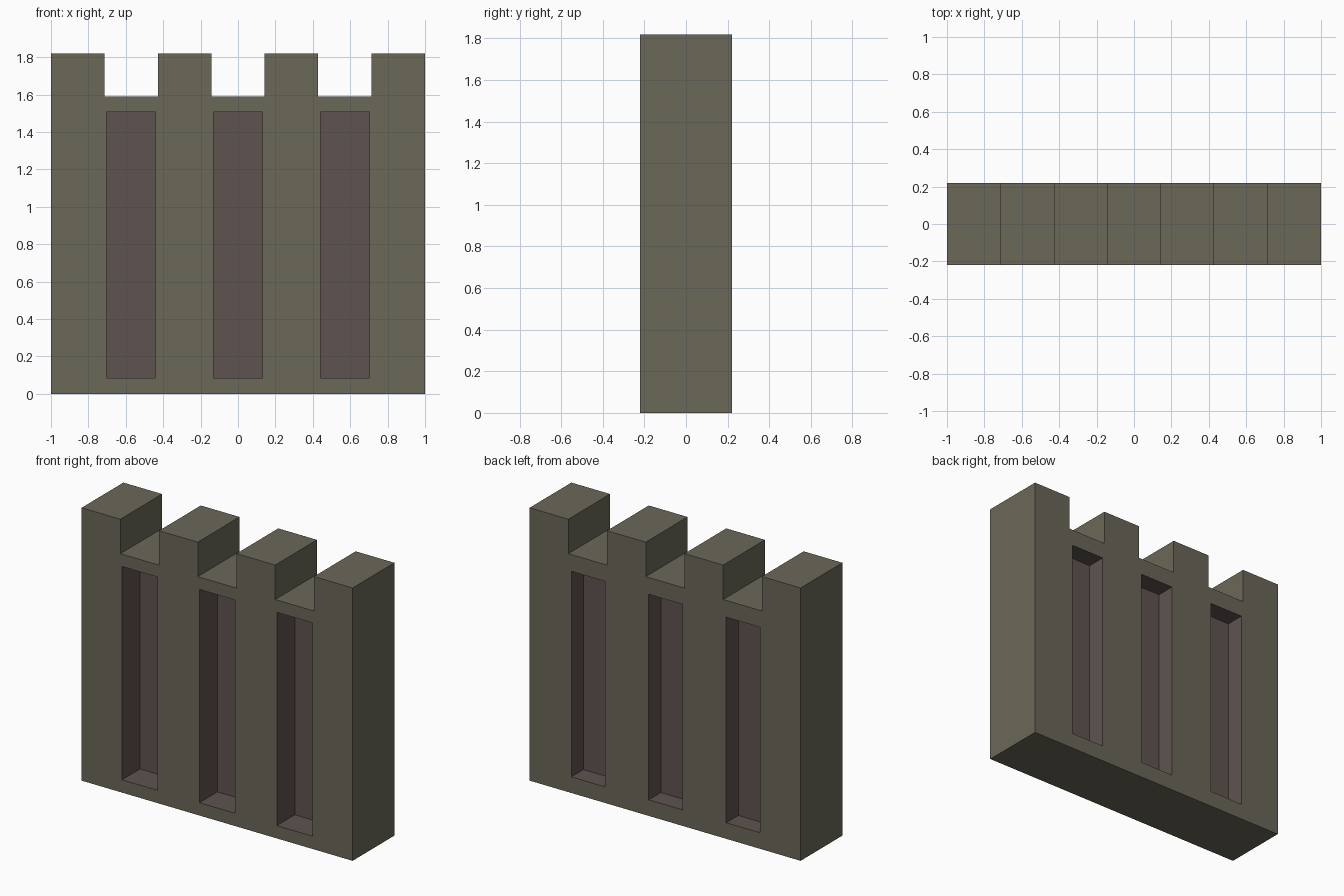
import bpy, bmesh
from mathutils import Matrix, Vector

if "Cube" in bpy.data.objects:
    bpy.data.objects.remove(bpy.data.objects["Cube"])

HALF_DEPTH = 0.22
TOP, NOTCH = 1.82, 1.59
STEP = 2 / 7


def material(name, color):
    mat = bpy.data.materials.new(name)
    mat.diffuse_color = (*color, 1)
    mat.use_nodes = True
    mat.node_tree.nodes["Principled BSDF"].inputs["Base Color"].default_value = mat.diffuse_color
    return mat


def add_object(name, bm, mat):
    bmesh.ops.recalc_face_normals(bm, faces=bm.faces)
    mesh = bpy.data.meshes.new(name)
    bm.to_mesh(mesh)
    bm.free()
    mesh.materials.append(mat)
    obj = bpy.data.objects.new(name, mesh)
    bpy.context.collection.objects.link(obj)
    return obj


stone = material("stone", (0.145, 0.135, 0.098))
recess = material("recess_stone", (0.112, 0.088, 0.080))

# Battlement wall: crenellated outline extruded through the depth
outline = [(-1, 0)]
for i in range(7):
    z = TOP if i % 2 == 0 else NOTCH
    outline += [(-1 + i * STEP, z), (-1 + (i + 1) * STEP, z)]
outline.append((1, 0))
bm = bmesh.new()
face = bm.faces.new([bm.verts.new((x, -HALF_DEPTH, z)) for x, z in outline])
ext = bmesh.ops.extrude_face_region(bm, geom=[face])
bmesh.ops.translate(bm, vec=(0, 2 * HALF_DEPTH, 0),
                    verts=[v for v in ext["geom"] if isinstance(v, bmesh.types.BMVert)])
wall = add_object("battlement_wall", bm, stone)

# Recessed panels: three deep ones in front, three shallower ones behind
# side, depth, x centre shift, width, bottom, top
panels = [(-1, 0.19, 0.0, 0.262, 0.085, 1.508),
          (1, 0.128, -0.004, 0.25, 0.107, 1.478)]
bm = bmesh.new()
for side, depth, shift, width, z0, z1 in panels:
    inner, outer = side * (HALF_DEPTH - depth), side * (HALF_DEPTH + 0.1)
    for column in (-1, 0, 1):
        centre = Vector((column * 2 * STEP + shift, (inner + outer) / 2, (z0 + z1) / 2))
        size = Vector((width, abs(outer - inner), z1 - z0))
        bmesh.ops.create_cube(bm, size=1,
                              matrix=Matrix.Translation(centre) @ Matrix.Diagonal((*size, 1)))
cutter = add_object("panel_cutter", bm, recess)
cutter.hide_render = True

# Carve the panels, keeping the recess colour on the cut faces
mod = wall.modifiers.new("panels", 'BOOLEAN')
mod.operation = 'DIFFERENCE'
mod.solver = 'EXACT'
mod.material_mode = 'TRANSFER'
mod.object = cutter
bpy.context.view_layer.objects.active = wall
bpy.ops.object.modifier_apply(modifier=mod.name)
bpy.data.objects.remove(cutter)
